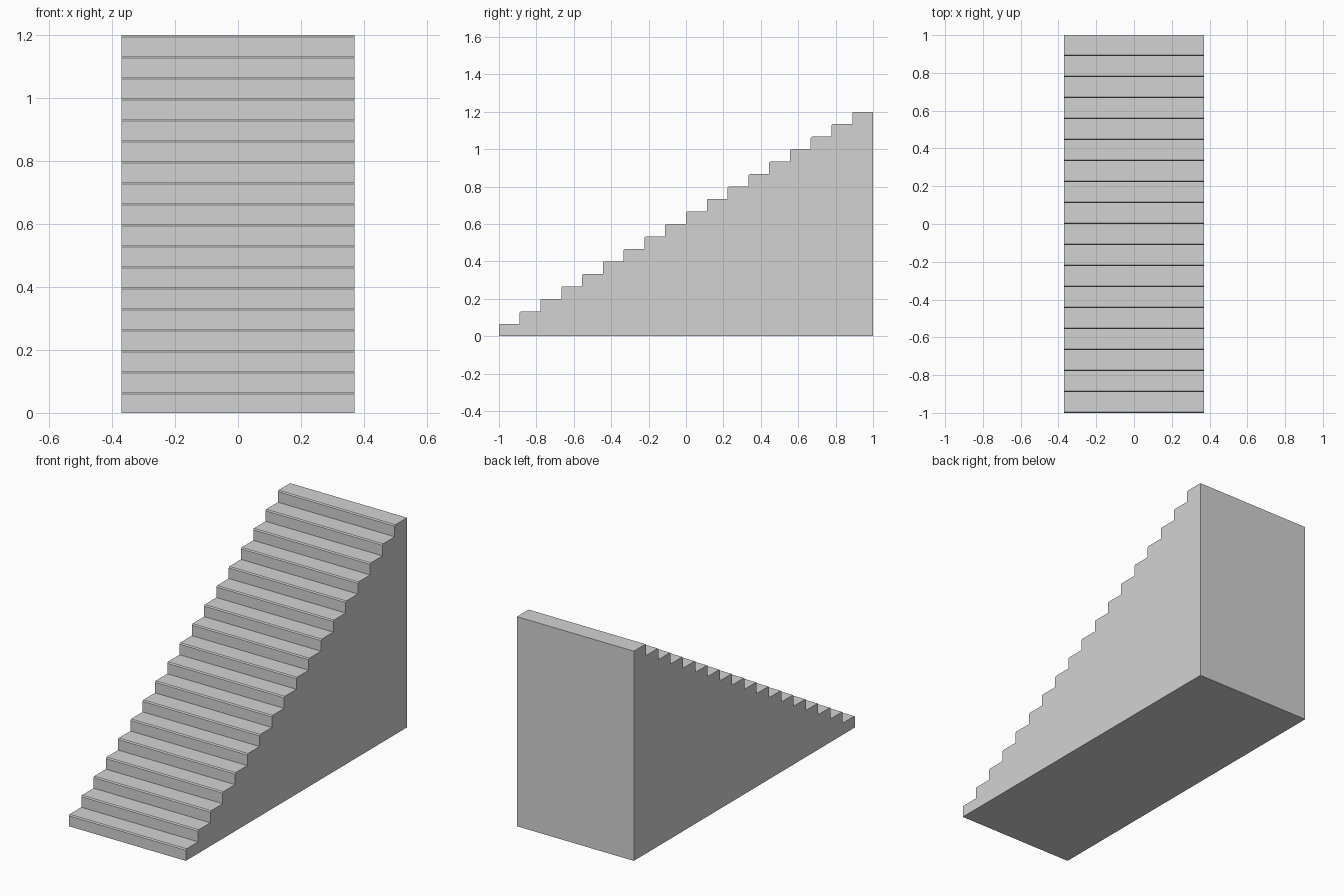
import bpy
import bmesh

cube = bpy.data.objects.get("Cube")
if cube:
    bpy.data.objects.remove(cube, do_unlink=True)

STEPS = 18
LENGTH, HEIGHT, WIDTH = 2.0, 1.2, 0.74
RUN, RISE = LENGTH / STEPS, HEIGHT / STEPS
NOSING = 0.006

# Plain grey for the whole staircase
grey = bpy.data.materials.new("light_grey")
grey.use_nodes = True
colour = (0.65, 0.65, 0.65, 1)
grey.diffuse_color = colour
grey.node_tree.nodes["Principled BSDF"].inputs["Base Color"].default_value = colour

# Side profile: riser, chamfered nosing and tread for each step
profile = [(-LENGTH / 2, 0)]
for i in range(STEPS):
    y, top = -LENGTH / 2 + i * RUN, (i + 1) * RISE
    profile += [(y, top - NOSING), (y + NOSING, top), (y + RUN, top)]
profile.append((LENGTH / 2, 0))

# Solid staircase extruded across its width
bm = bmesh.new()
side = bm.faces.new([bm.verts.new((-WIDTH / 2, y, z)) for y, z in profile])
extruded = bmesh.ops.extrude_face_region(bm, geom=[side], use_keep_orig=True)
moved = [g for g in extruded["geom"] if isinstance(g, bmesh.types.BMVert)]
bmesh.ops.translate(bm, verts=moved, vec=(WIDTH, 0, 0))
bmesh.ops.recalc_face_normals(bm, faces=bm.faces)

mesh = bpy.data.meshes.new("staircase")
bm.to_mesh(mesh)
bm.free()
mesh.materials.append(grey)
staircase = bpy.data.objects.new("staircase", mesh)
bpy.context.collection.objects.link(staircase)
